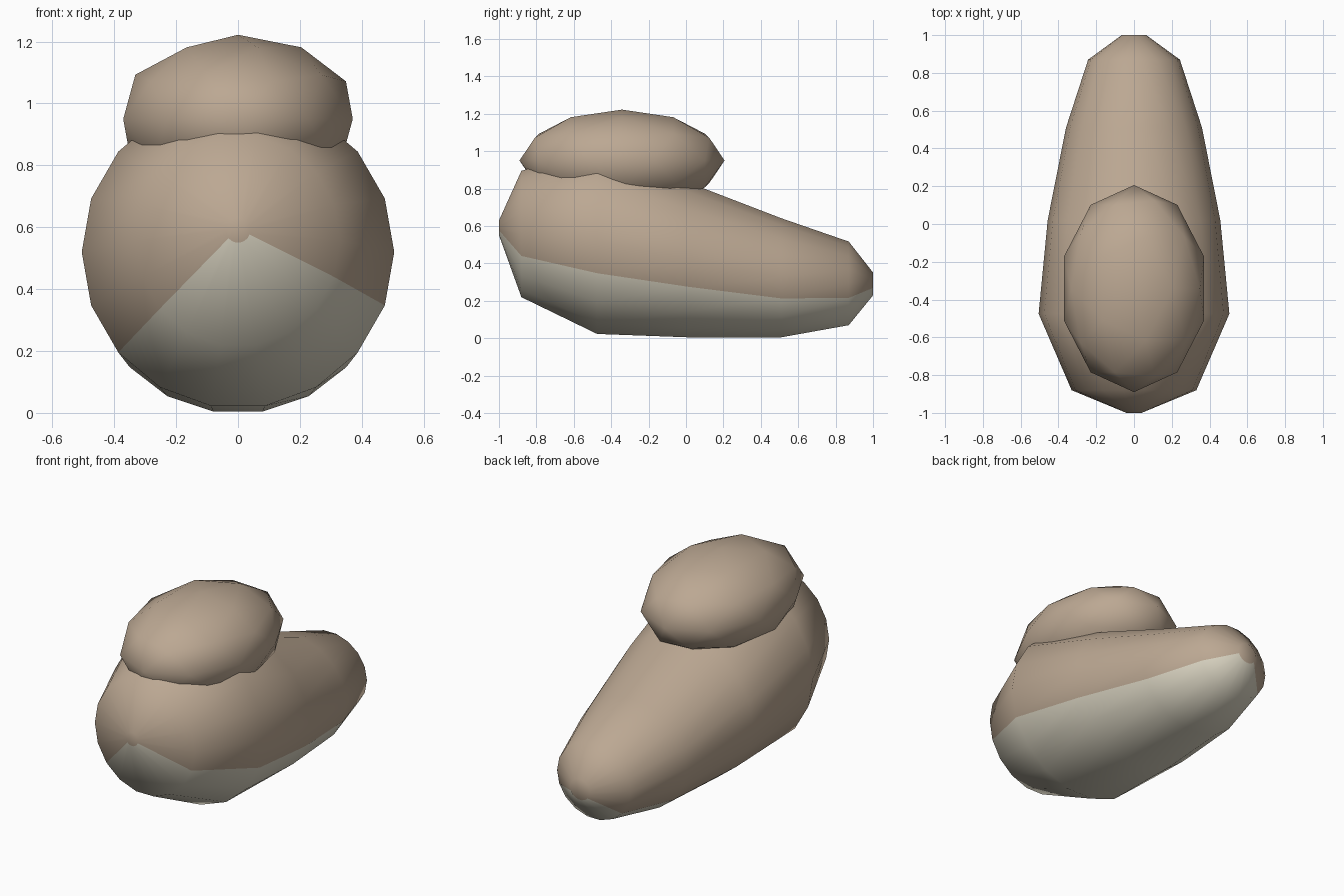
import bpy, bmesh, math

if "Cube" in bpy.data.objects:
    bpy.data.objects.remove(bpy.data.objects["Cube"])


def material(name, rgb):
    m = bpy.data.materials.new(name)
    m.diffuse_color = (*rgb, 1)
    m.use_nodes = True
    m.node_tree.nodes["Principled BSDF"].inputs["Base Color"].default_value = m.diffuse_color
    return m


tan = material("tan", (0.50, 0.39, 0.29))
cream = material("cream", (0.69, 0.65, 0.53))

# Body: 18-sided elliptical rings along y (y, centre z, half width, half height)
SIDES = 18
rings = [
    (-1.00, 0.59, 0.04, 0.04),
    (-0.88, 0.557, 0.33, 0.343),
    (-0.475, 0.52, 0.505, 0.505),
    (0.02, 0.417, 0.457, 0.419),
    (0.51, 0.323, 0.36, 0.323),
    (0.87, 0.293, 0.243, 0.227),
    (1.00, 0.29, 0.065, 0.062),
]
bm = bmesh.new()
loops = []
for y, z, w, h in rings:
    loops.append([bm.verts.new((w * math.cos(math.tau * i / SIDES), y,
                                z + h * math.sin(math.tau * i / SIDES)))
                  for i in range(SIDES)])
for a, b in zip(loops, loops[1:]):
    for i in range(SIDES):
        j = (i + 1) % SIDES
        f = bm.faces.new((a[i], a[j], b[j], b[i]))
        # Cream belly strip, off-centre toward +x
        f.material_index = 1 if 11 <= i <= 16 else 0
bm.faces.new(loops[0])
bm.faces.new(loops[-1])
bmesh.ops.recalc_face_normals(bm, faces=bm.faces)
mesh = bpy.data.meshes.new("body")
bm.to_mesh(mesh)
bm.free()
body = bpy.data.objects.new("body", mesh)
bpy.context.collection.objects.link(body)
mesh.materials.append(tan)
mesh.materials.append(cream)
bpy.ops.object.select_all(action='DESELECT')
body.select_set(True)
bpy.context.view_layer.objects.active = body
bpy.ops.object.shade_smooth_by_angle(angle=math.radians(50))

# Upper lump: flattened icosphere resting in the body
bpy.ops.mesh.primitive_ico_sphere_add(subdivisions=2, radius=1,
                                      location=(0, -0.342, 0.95))
lump = bpy.context.object
lump.name = "upper_lump"
lump.scale = (0.39, 0.548, 0.272)
bpy.ops.object.transform_apply(location=False, rotation=False, scale=True)
lump.data.materials.append(tan)
bpy.ops.object.shade_smooth()
